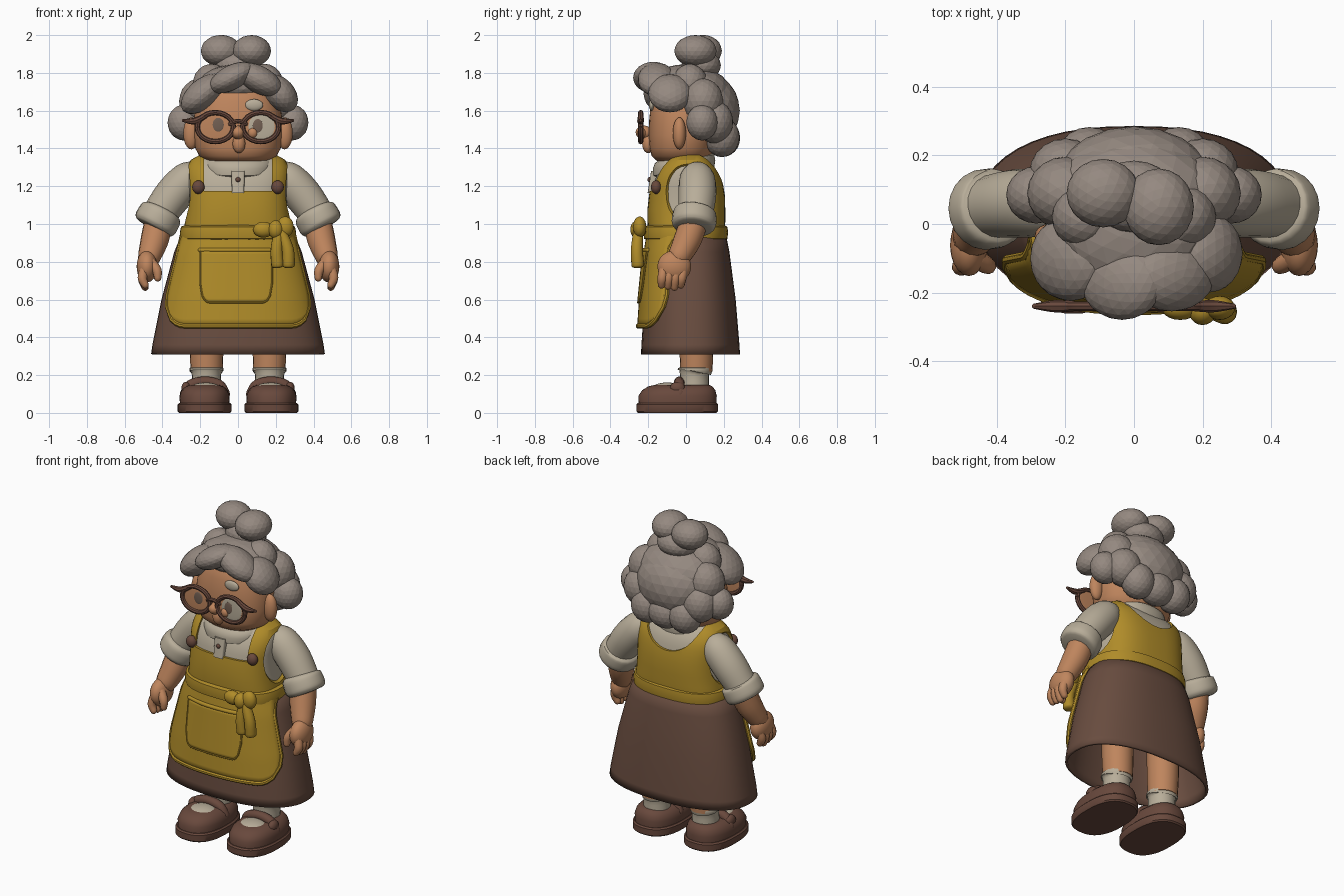
import bpy, bmesh, math
from mathutils import Vector, Matrix

cube = bpy.data.objects.get("Cube")
if cube:
    bpy.data.objects.remove(cube, do_unlink=True)


def material(name, *rgb):
    m = bpy.data.materials.new(name)
    m.use_nodes = True
    m.diffuse_color = (*rgb, 1)
    m.node_tree.nodes["Principled BSDF"].inputs["Base Color"].default_value = (*rgb, 1)
    return m


HAIR = material("grey hair", .3, .25, .217)
SKIN = material("warm skin", .52, .235, .11)
CREAM = material("cream cloth", .48, .42, .32)
YELLOW = material("mustard apron", .43, .26, .022)
BROWN = material("brown skirt", .14, .073, .05)
LEATHER = material("brown leather", .14, .066, .046)
PUPIL = material("grey brown pupil", .17, .115, .085)


def finish(name, bm, mat, smooth=True):
    bmesh.ops.recalc_face_normals(bm, faces=bm.faces)
    me = bpy.data.meshes.new(name)
    bm.to_mesh(me)
    bm.free()
    me.materials.append(mat)
    if smooth:
        me.shade_smooth()
        me.set_sharp_from_angle(angle=math.radians(40))
    ob = bpy.data.objects.new(name, me)
    bpy.context.scene.collection.objects.link(ob)
    return ob


def bridge(bm, rings, caps=True):
    n = len(rings[0])
    for a, b in zip(rings, rings[1:]):
        for i in range(n):
            bm.faces.new((a[i], a[(i + 1) % n], b[(i + 1) % n], b[i]))
    if caps:
        bm.faces.new(rings[0])
        bm.faces.new(rings[-1])


def loft(name, prof, mat, p=2.0, cx=0, grow=0, caps=True, n=48, lean=0):
    """Stack rounded rings given as (z, half width, front y, back y)."""
    bm = bmesh.new()
    rings = []
    for z, rx, yf, yb in prof:
        ring = []
        for i in range(n):
            t = math.tau * i / n
            c, s = math.cos(t), math.sin(t)
            x = math.copysign(abs(c) ** (2 / p), c) * (rx + grow)
            y = (yf + yb) / 2 + math.copysign(abs(s) ** (2 / p), s) * ((yb - yf) / 2 + grow)
            ring.append(bm.verts.new((cx + x, y, z + lean * y)))
        rings.append(ring)
    bridge(bm, rings, caps)
    return finish(name, bm, mat)


def blob(name, x, y, z, rx, ry, rz, mat, smooth=True, tilt=0):
    bm = bmesh.new()
    bmesh.ops.create_icosphere(bm, subdivisions=3, radius=1, matrix=Matrix.Translation((x, y, z))
                               @ Matrix.Rotation(math.radians(tilt), 4, 'Y') @ Matrix.Diagonal((rx, ry, rz, 1)))
    return finish(name, bm, mat, smooth)


def tube(name, pts, mat, n=14, steps=4, cap=1.0):
    """Sweep a circle along (x, y, z, radius) points, with domed ends."""
    P = [Vector(p) for p in pts]
    path = []
    for i in range(len(P) - 1):
        a, b, c, d = P[max(i - 1, 0)], P[i], P[i + 1], P[min(i + 2, len(P) - 1)]
        for k in range(steps):
            t = k / steps
            path.append(.5 * (2 * b + (c - a) * t + (2 * a - 5 * b + 4 * c - d) * t * t
                              + (3 * b - a - 3 * c + d) * t ** 3))
    path.append(P[-1])

    def dome(end, inner):
        t = (end.xyz - inner.xyz).normalized()
        return [Vector((*(end.xyz + t * end.w * cap * math.sin(a)), end.w * math.cos(a))) for a in (.5, 1, 1.4)]
    path = dome(path[0], path[1])[::-1] + path + dome(path[-1], path[-2])
    bm = bmesh.new()
    rings, q, old = [], None, None
    for i, c in enumerate(path):
        t = (path[min(i + 1, len(path) - 1)].xyz - path[max(i - 1, 0)].xyz).normalized()
        q = t.to_track_quat('Z', 'Y') if q is None else old.rotation_difference(t) @ q
        old = t
        rings.append([bm.verts.new(c.xyz + q @ Vector((math.cos(math.tau * k / n), math.sin(math.tau * k / n), 0)) * c.w)
                      for k in range(n)])
    bridge(bm, rings)
    return finish(name, bm, mat)


# Skirt, open below
SKIRT = [(.31, .452, -.23, .278), (.36, .445, -.228, .275), (.6, .397, -.212, .255),
         (.85, .33, -.187, .222), (.96, .285, -.17, .2)]
skirt = loft("skirt", SKIRT, BROWN, p=2.35, caps=False)
mod = skirt.modifiers.new("thickness", 'SOLIDIFY')
mod.thickness, mod.offset = .016, 0


def skirt_front(x, z, off):
    for a, b in zip(SKIRT, SKIRT[1:]):
        if z <= b[0] or b is SKIRT[-1]:
            t = min((z - a[0]) / (b[0] - a[0]), 1)
            rx, yf, yb = (a[k] + (b[k] - a[k]) * t for k in (1, 2, 3))
            break
    f = max(1 - min(abs(x) / rx, 1) ** 2.35, 0) ** (1 / 2.35)
    return (yf + yb) / 2 - (yb - yf) / 2 * f - off


# Panels that lie on the skirt front
def panel(name, cx, width, top, bottom, corner, off, thick, hem):
    def point(u, v, o=off):
        s = max(0, (abs(u) - .75) / .25)
        z = top + v * (bottom + corner * (1 - math.sqrt(1 - s * s)) - top)
        x = cx + u * width(z)
        return x, skirt_front(x, z, o), z
    nu, nv = 32, 14
    bm = bmesh.new()
    g = [[bm.verts.new(point(2 * i / nu - 1, j / nv)) for i in range(nu + 1)] for j in range(nv + 1)]
    for j in range(nv):
        for i in range(nu):
            bm.faces.new((g[j][i], g[j][i + 1], g[j + 1][i + 1], g[j + 1][i]))
    m = finish(name, bm, YELLOW).modifiers.new("thickness", 'SOLIDIFY')
    m.thickness, m.offset = thick, 0
    side = [j / nv for j in range(nv)]
    edge = [(-1, v) for v in side] + [(2 * i / nu - 1, 1) for i in range(nu + 1)] + [(1, v) for v in side[::-1]]
    tube(name + "_hem", [(*point(u, v, off + thick / 3), hem) for u, v in edge], YELLOW, n=8, steps=1)


panel("apron_skirt", 0, lambda z: .285 + .088 * min(1, (.97 - z) / .36), .97, .46, .1, .02, .034, .014)
panel("apron_pocket", -.01, lambda z: .19, .86, .585, .1, .039, .012, .005)
tube("pocket_flap", [(x, skirt_front(x, .862, .038), .862, .012) for x in (-.2, -.1, 0, .1, .18)], YELLOW)

# Blouse body and apron bodice
TORSO = [(.9, .278, -.18, .185), (.96, .275, -.188, .193), (1.02, .265, -.19, .194), (1.08, .26, -.19, .194),
         (1.15, .257, -.182, .192), (1.2, .26, -.174, .184), (1.24, .262, -.163, .176), (1.27, .26, -.148, .166),
         (1.3, .255, -.13, .152), (1.34, .235, -.095, .12), (1.365, .19, -.06, .095), (1.38, .12, -.03, .065)]
loft("blouse_body", TORSO, CREAM, p=2.8)
bodice = loft("apron_bodice", TORSO, YELLOW, p=2.8, grow=.014)
cutters = [blob("armhole_cutter", s * .325, .01, 1.17, .125, .145, .175, YELLOW) for s in (-1, 1)]
bm = bmesh.new()
bmesh.ops.create_cube(bm, size=1, matrix=Matrix.Translation((0, -.235, 1.375)) @ Matrix.Diagonal((.36, .53, .4, 1)))
cutters.append(finish("front_neck_cutter", bm, YELLOW))
bm = bmesh.new()
bmesh.ops.create_cone(bm, cap_ends=True, segments=40, radius1=1, radius2=1, depth=.5,
                      matrix=Matrix.Translation((0, .25, 1.41)) @ Matrix.Diagonal((.19, 1, .2, 1))
                      @ Matrix.Rotation(math.pi / 2, 4, 'X'))
cutters.append(finish("back_neck_cutter", bm, YELLOW))
for c in cutters:
    m = bodice.modifiers.new(c.name, 'BOOLEAN')
    m.operation, m.object, m.solver = 'DIFFERENCE', c, 'EXACT'
bpy.context.view_layer.update()
cut_mesh = bpy.data.meshes.new_from_object(bodice.evaluated_get(bpy.context.evaluated_depsgraph_get()))
cut_mesh.set_sharp_from_angle(angle=math.radians(30))
bodice.modifiers.clear()
bodice.data = cut_mesh
for c in cutters:
    bpy.data.objects.remove(c, do_unlink=True)

# Waistband, collar and placket
loft("waistband", [(.915, .29, -.2, .2), (.922, .306, -.222, .219), (.955, .308, -.226, .223),
                   (.985, .302, -.222, .219), (.995, .28, -.2, .2)], YELLOW, p=2.5)
loft("collar", [(1.265, .15, -.15, .13), (1.28, .183, -.174, .15), (1.315, .192, -.176, .155),
                (1.345, .183, -.165, .15), (1.365, .15, -.13, .13)], CREAM, p=2.2, lean=.14)
loft("placket", [(1.165, .032, -.203, -.15), (1.28, .036, -.185, -.13)], CREAM, p=6, n=24)
blob("placket_button", 0, -.194, 1.235, .013, .01, .013, LEATHER)

# Bow on the waistband
for name, *b in (("bow_knot", .2, -.255, .97, .04, .04, .05), ("bow_left_loop", .25, -.245, .985, .045, .035, .055),
                 ("bow_right_loop", .135, -.245, .97, .055, .035, .042)):
    blob(name, *b, YELLOW)
for x in (.205, .262):
    tube("bow_tail", [(.22, -.25, .98, .025), (x, -.26, .87, .032), (x + .005, -.255, .78, .034)], YELLOW, cap=.4)

# Arms, legs and shoes, mirrored
for s, side in ((1, "left_"), (-1, "right_")):
    def limb(name, pts, mat, **kw):
        tube(side + name, [(s * x, y, z, r) for x, y, z, r in pts], mat, **kw)

    def lump(name, x, y, z, rx, ry, rz, mat):
        blob(side + name, s * x, y, z, rx, ry, rz, mat)

    limb("sleeve", [(.21, .06, 1.265, .07), (.265, .06, 1.235, .095), (.345, .06, 1.15, .1), (.425, .05, 1.04, .09)],
         CREAM, n=20, cap=.4)
    limb("cuff", [(.4, .048, 1.07, .1), (.408, .046, 1.055, .115), (.436, .042, 1.005, .118), (.447, .04, .985, .106)],
         CREAM, n=20, cap=.1)
    limb("forearm", [(.42, .045, 1.02, .074), (.44, .01, .92, .075), (.468, -.035, .83, .062)], SKIN)
    lump("palm", .482, -.062, .775, .055, .09, .085, SKIN)
    for k in range(4):
        y = -.125 + .034 * k
        limb("finger", [(.492, y + .01, .77, .026), (.506, y, .715, .026), (.492, y - .004, .678 - .006 * (k % 3), .02)],
             SKIN, n=10)
    limb("thumb", [(.465, -.1, .8, .028), (.43, -.12, .755, .026), (.425, -.125, .715, .02)], SKIN, n=10)
    lump("strap_button", .21, -.158, 1.195, .033, .028, .036, LEATHER)
    limb("leg", [(.165, .055, .22, .085), (.167, .055, .35, .09), (.167, .055, .6, .095)], SKIN, n=20, cap=.1)
    limb("sock", [(.167, .045, .08, .08), (.167, .045, .2, .077), (.167, .047, .222, .09), (.167, .047, .238, .09)],
         CREAM, n=20, cap=.1)
    cx = s * .177
    loft(side + "sole", [(0, .136, -.255, .162), (.008, .142, -.262, .17), (.045, .142, -.262, .17),
                         (.053, .134, -.254, .162)], LEATHER, p=2.5, cx=cx)
    loft(side + "shoe", [(.04, .13, -.25, .16), (.09, .133, -.252, .163), (.12, .122, -.232, .155),
                         (.14, .1, -.2, .14), (.147, .08, -.17, .125)], LEATHER, p=2.4, cx=cx)
    lump("sock_foot", .172, -.1, .125, .085, .085, .036, CREAM)
    limb("shoe_strap", [(.07, -.03, .1, .028), (.1, -.035, .148, .028), (.175, -.035, .165, .028),
                        (.25, -.035, .148, .028), (.28, -.03, .1, .028)], LEATHER, n=10)
    lump("shoe_buckle", .275, -.045, .13, .025, .04, .035, LEATHER)

    # Ears and glasses rims
    lump("ear", .247, -.035, 1.48, .043, .035, .085, SKIN)
    rim = [(.12 + .096 * math.cos(a * math.pi / 12), -.24, 1.513 + .077 * math.sin(a * math.pi / 12), .014)
           for a in range(25)]
    limb("glasses_rim", rim, LEATHER, n=8, steps=1, cap=.1)
    limb("glasses_wing", [(.17, -.24, 1.575, .014), (.23, -.24, 1.545, .018), (.29, -.24, 1.548, .008)],
         LEATHER, n=8)
tube("glasses_bridge", [(-.04, -.24, 1.53, .012), (0, -.247, 1.545, .012), (.04, -.24, 1.53, .012)], LEATHER, n=8)

# Head and face
loft("head", [(1.325, .12, -.1, .1), (1.335, .165, -.155, .12), (1.36, .205, -.182, .135), (1.4, .226, -.192, .15),
              (1.47, .237, -.197, .165), (1.55, .235, -.195, .18), (1.65, .22, -.185, .19), (1.73, .18, -.155, .17),
              (1.78, .1, -.1, .1)], SKIN, p=2.3)
for name, mat, *b in (("nose", SKIN, 0, -.222, 1.485, .037, .045, .036),
                      ("nose_side", SKIN, .078, -.235, 1.482, .026, .022, .028),
                      ("mouth", SKIN, .005, -.2, 1.425, .034, .032, .05),
                      ("right_lens", SKIN, -.12, -.238, 1.513, .096, .004, .077),
                      ("left_lens", SKIN, .12, -.238, 1.513, .096, .004, .077),
                      ("left_eye", CREAM, .125, -.2405, 1.515, .07, .004, .072),
                      ("left_pupil", PUPIL, .105, -.2435, 1.52, .027, .004, .036),
                      ("right_pupil", PUPIL, -.105, -.2405, 1.525, .031, .004, .038),
                      ("eyebrow", CREAM, .085, -.182, 1.63, .048, .014, .031)):
    blob(name, *b, mat)

# Hair: crown, curls, buns and fringe locks
for name, *b, tilt in (("hair_crown", 0, .06, 1.665, .255, .19, .165, 0), ("hair_top", 0, -.01, 1.74, .215, .18, .105, 0),
                       ("hair_back", 0, .105, 1.6, .24, .18, .2, 0), ("nape_curl", 0, .195, 1.455, .11, .092, .1, 0),
                       ("bun_base", 0, .08, 1.84, .125, .105, .08, 0), ("right_bun", -.09, .09, 1.917, .107, .1, .084, 0),
                       ("left_bun", .072, .05, 1.916, .103, .112, .084, 0),
                       ("fringe_right_side", -.185, -.1, 1.69, .14, .125, .078, -40),
                       ("fringe_right", -.035, -.172, 1.775, .13, .108, .065, -28),
                       ("fringe_left", .11, -.155, 1.765, .135, .1, .072, 28),
                       ("fringe_left_side", .22, -.085, 1.692, .115, .115, .08, 48)):
    blob(name, *b, HAIR, smooth=False, tilt=tilt)
for s in (-1, 1):
    for x, y, z, r in ((.13, .19, 1.46, .098), (.2, .15, 1.54, .105), (.285, .085, 1.537, .088),
                       (.2, .09, 1.65, .112), (.14, .02, 1.74, .1)):
        blob("hair_curl", s * x, y, z, r, r * .95, r * 1.08, HAIR, smooth=False)
